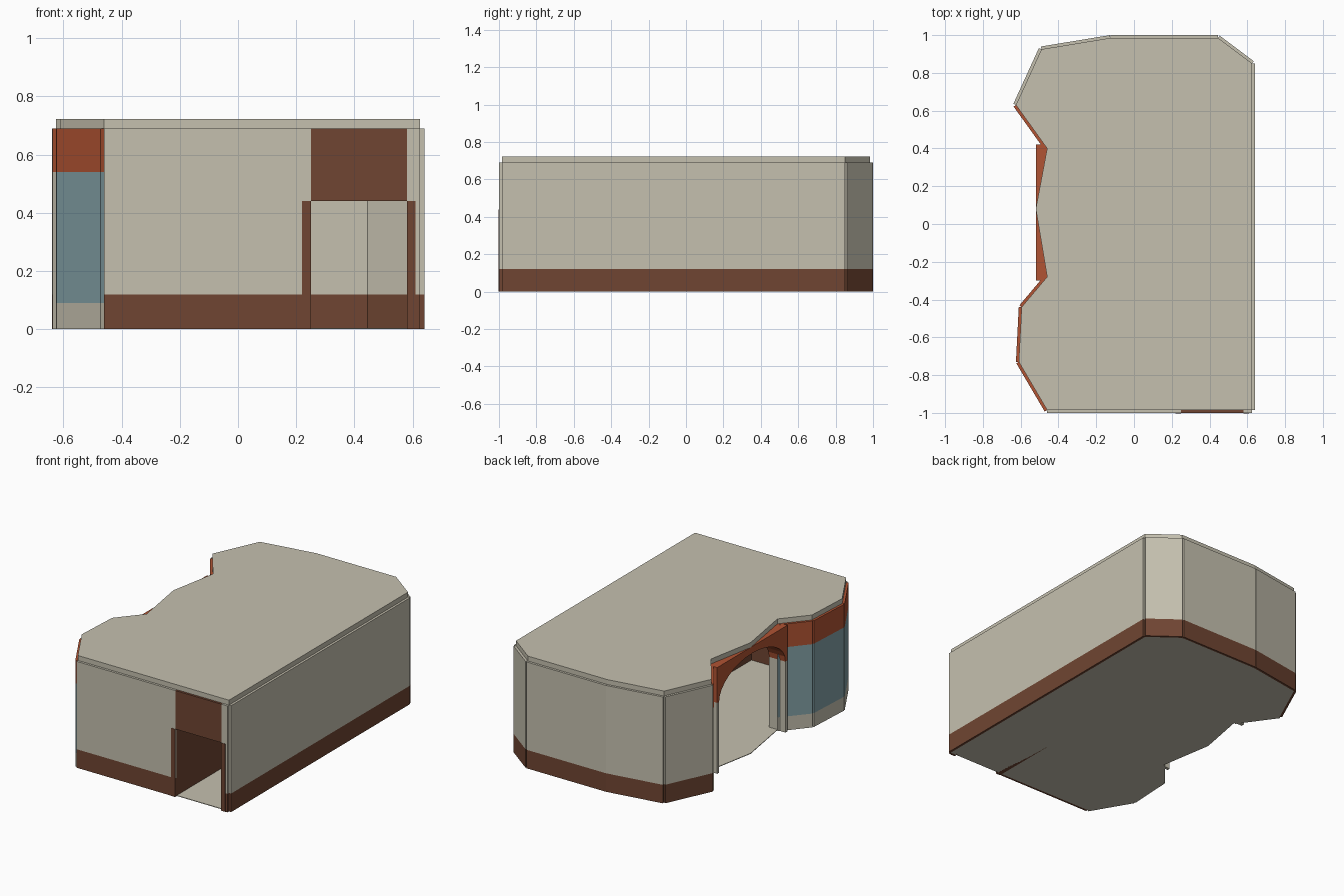
import bpy
import bmesh
import math
from mathutils import Vector

cube = bpy.data.objects.get("Cube")
if cube:
    bpy.data.objects.remove(cube, do_unlink=True)


def material(name, rgb):
    m = bpy.data.materials.new(name)
    m.use_nodes = True
    m.diffuse_color = (*rgb, 1)
    m.node_tree.nodes["Principled BSDF"].inputs["Base Color"].default_value = (*rgb, 1)
    return m


STONE = material("pale_stone", (0.56, 0.53, 0.43))
BROWN = material("dark_brown", (0.16, 0.06, 0.032))
ORANGE = material("burnt_orange", (0.44, 0.088, 0.033))
GLASS = material("teal_glass", (0.23, 0.36, 0.39))


def prism(name, points, offset, mat):
    """Extrude a closed 3D outline along an offset vector."""
    bm = bmesh.new()
    face = bm.faces.new([bm.verts.new(p) for p in points])
    new = bmesh.ops.extrude_face_region(bm, geom=[face])["geom"]
    bmesh.ops.translate(bm, vec=Vector(offset),
                        verts=[v for v in new if isinstance(v, bmesh.types.BMVert)])
    bmesh.ops.recalc_face_normals(bm, faces=bm.faces)
    mesh = bpy.data.meshes.new(name)
    bm.to_mesh(mesh)
    bm.free()
    mesh.materials.append(mat)
    obj = bpy.data.objects.new(name, mesh)
    bpy.context.collection.objects.link(obj)
    return obj


def box(name, x0, x1, y0, y1, z0, z1, mat):
    return prism(name, [(x0, y0, z0), (x1, y0, z0), (x1, y1, z0), (x0, y1, z0)],
                 (0, 0, z1 - z0), mat)


THICK = 0.015
TOP = 0.69


def panel(name, a, b, z0, z1, mat, thick=THICK):
    """Thin wall plate standing on the outer side of the edge a-b."""
    d = (Vector(b) - Vector(a)).normalized()
    out = Vector((d.y, -d.x, 0)) * thick
    corners = [(*a, z0), (*b, z0), (*b, z1), (*a, z1)]
    return prism(name, corners, out, mat)


def stacked_wall(name, a, b, bands):
    z = 0
    for part, top, mat in bands:
        panel(f"{name}_{part}", a, b, z, top, mat)
        z = top


PLAIN = [("skirting", 0.12, BROWN), ("plaster", TOP, STONE)]
SHOP = [("plinth", 0.09, STONE), ("window", 0.54, GLASS), ("fascia", TOP, ORANGE)]
PIER = [("pier", 0.54, STONE), ("fascia", TOP, ORANGE)]

# Footprint, counterclockwise from the front
outline = [(-0.46, -0.985), (0.625, -0.985), (0.625, 0.85), (0.445, 0.985),
           (-0.125, 0.985), (-0.49, 0.925), (-0.625, 0.63), (-0.46, 0.40),
           (-0.52, 0.08), (-0.46, -0.28), (-0.595, -0.44), (-0.61, -0.73)]

# Floor and roof slabs
prism("floor", [(x, y, 0) for x, y in outline], (0, 0, 0.004), STONE)
prism("roof", [(x, y, TOP) for x, y in outline], (0, 0, 0.032), STONE)

# Walls edge by edge; the front and the arched entrance are made separately
styles = {1: ("side_wall", PLAIN), 2: ("back_corner_wall", PLAIN),
          3: ("back_wall", PLAIN), 4: ("back_bend_wall", PLAIN),
          5: ("back_end_wall", PLAIN), 6: ("entrance_wing", PIER),
          9: ("shop_inner", SHOP), 10: ("shop_middle", SHOP), 11: ("shop_front", SHOP)}
for i, (name, bands) in styles.items():
    stacked_wall(name, outline[i], outline[(i + 1) % len(outline)], bands)

# Front wall with a doorway
FRONT = -0.985
DOOR_L, DOOR_R, DOOR_H, JAMB = 0.25, 0.58, 0.44, 0.03
stacked_wall("front_wall", (-0.46, FRONT), (DOOR_L, FRONT), PLAIN)
stacked_wall("front_wall_end", (DOOR_R, FRONT), (0.625, FRONT), PLAIN)
panel("door_overpanel", (DOOR_L, FRONT), (DOOR_R, FRONT), DOOR_H, TOP, BROWN)
for name, x in (("door_jamb_near", DOOR_L - JAMB), ("door_jamb_far", DOOR_R)):
    box(name, x, x + JAMB, -1.0025, -0.97, 0, DOOR_H, BROWN)
box("inner_partition", DOOR_L - JAMB, DOOR_L, FRONT, -0.39, 0, TOP - 0.002, BROWN)

# Arched entrance on the side
X_OUT, X_IN, Y0, Y1, SPRING, CROWN = -0.518, -0.40, -0.28, 0.40, 0.46, 0.645
mid, half, steps = (Y0 + Y1) / 2, (Y1 - Y0) / 2, 16
arch = [(X_OUT, Y0, TOP - 0.001), (X_OUT, Y1, TOP - 0.001)]
for i in range(steps + 1):
    t = math.pi * i / steps
    arch.append((X_OUT, mid + half * math.cos(t), SPRING + (CROWN - SPRING) * math.sin(t)))
prism("entrance_arch", arch, (X_IN - X_OUT, 0, 0), ORANGE)
for name, y in (("entrance_post_front", Y0 - 0.02), ("entrance_post_back", Y1)):
    box(name, X_OUT, X_IN, y, y + 0.02, 0, SPRING, STONE)
    box(name + "_cap", X_OUT, X_IN, y, y + 0.02, SPRING, TOP - 0.001, ORANGE)
